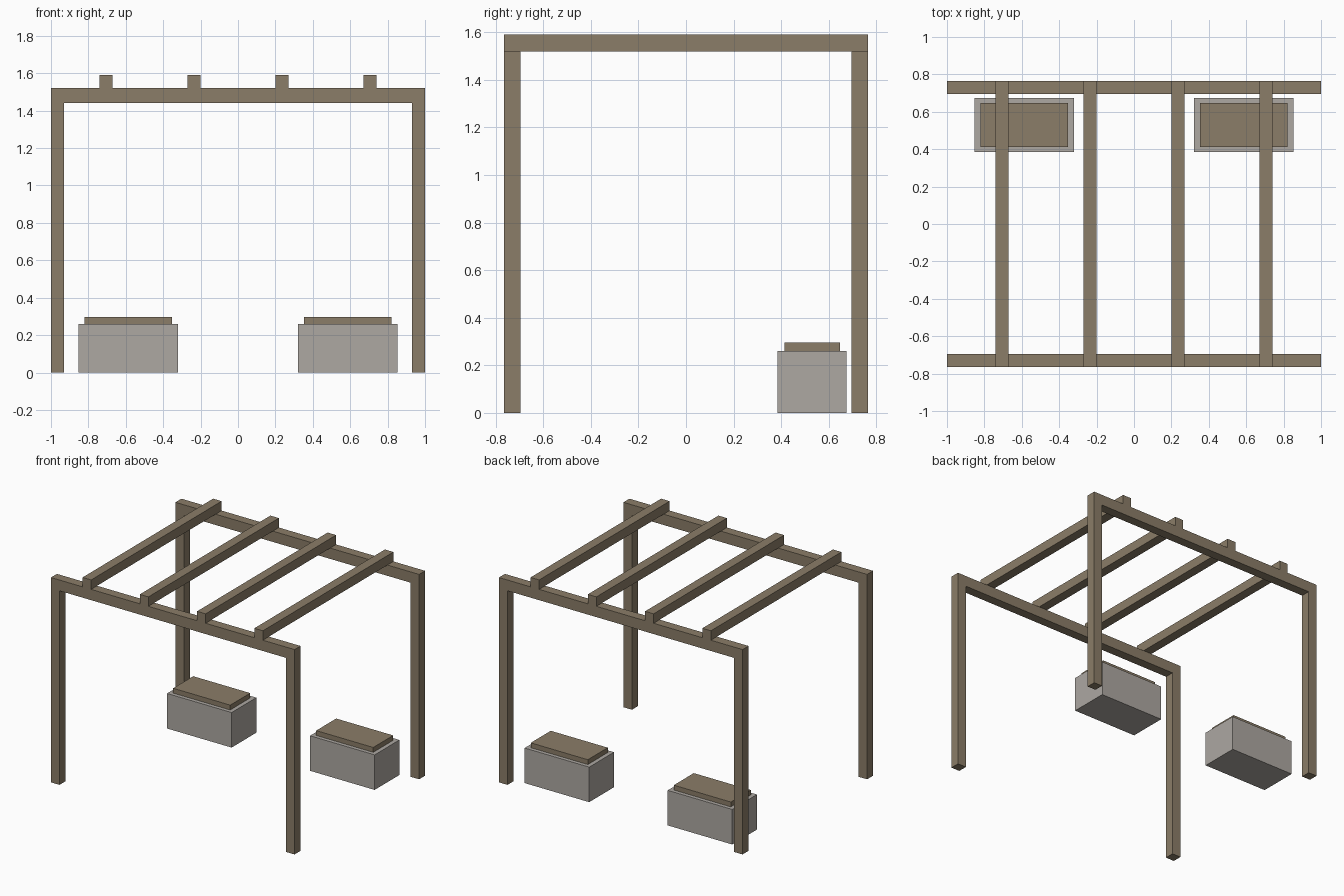
import bpy

cube = bpy.data.objects.get("Cube")
if cube:
    bpy.data.objects.remove(cube, do_unlink=True)


def make_material(name, colour):
    mat = bpy.data.materials.new(name)
    mat.use_nodes = True
    mat.diffuse_color = colour
    mat.node_tree.nodes["Principled BSDF"].inputs["Base Color"].default_value = colour
    return mat


wood = make_material("weathered wood", (0.258, 0.205, 0.138, 1))
stone = make_material("pale stone", (0.418, 0.392, 0.361, 1))


def box(name, centre, size, mat):
    """Axis-aligned block; centre is (x, y, base z)."""
    x, y, z = centre
    bpy.ops.mesh.primitive_cube_add(size=1, location=(x, y, z + size[2] / 2))
    obj = bpy.context.object
    obj.name = name
    obj.scale = size
    bpy.ops.object.transform_apply(location=False, rotation=False, scale=True)
    obj.data.materials.append(mat)
    return obj


THICK = 0.07
DEPTH = 1.53
BEAM_BASE, BEAM_TOP = 1.44, 1.52
post_x = 1 - THICK / 2
post_y = (DEPTH - THICK) / 2

# Posts and the long beams resting on them
for end, sy in (("front", -1), ("back", 1)):
    for side, sx in (("right", -1), ("left", 1)):
        box(f"{end}_{side}_post", (sx * post_x, sy * post_y, 0),
            (THICK, THICK, BEAM_BASE), wood)
    box(f"{end}_beam", (0, sy * post_y, BEAM_BASE),
        (2, THICK, BEAM_TOP - BEAM_BASE), wood)

# Four evenly spaced rafters across the beams
for i in range(4):
    box(f"rafter_{i + 1}", ((i - 1.5) * 0.47, 0, BEAM_TOP),
        (THICK, DEPTH, THICK), wood)

# Two stone benches with wooden seats at the back
for side, sx in (("right", -1), ("left", 1)):
    box(f"{side}_bench_base", (sx * 0.587, 0.53, 0), (0.53, 0.29, 0.26), stone)
    box(f"{side}_bench_seat", (sx * 0.587, 0.53, 0.26), (0.468, 0.234, 0.036), wood)
